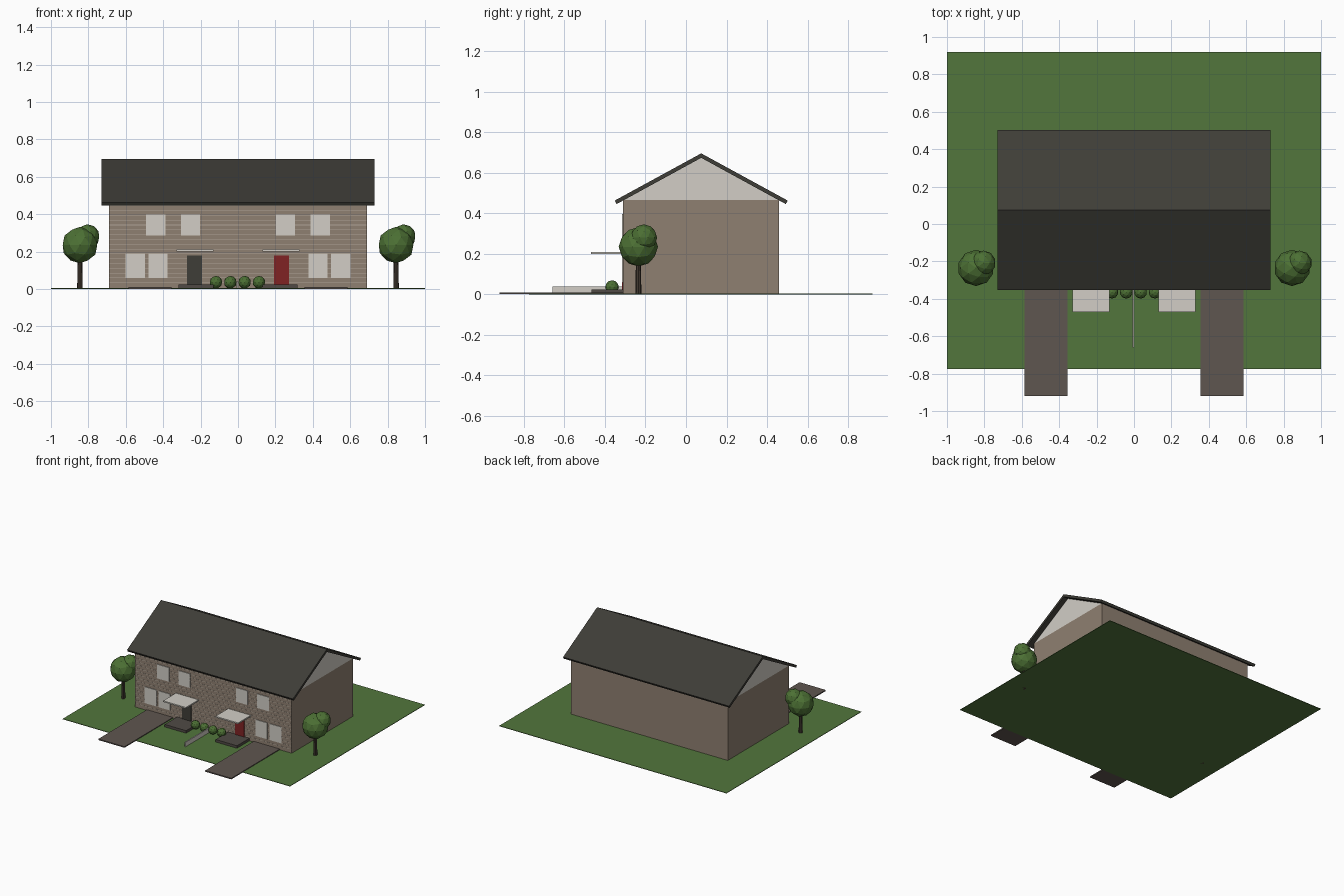
import bpy, bmesh
from mathutils import Matrix

cube = bpy.data.objects.get("Cube")
if cube:
    bpy.data.objects.remove(cube, do_unlink=True)


def material(name, rgb):
    linear = [((c / 255 + 0.055) / 1.055) ** 2.4 for c in rgb] + [1.0]
    m = bpy.data.materials.new(name)
    m.use_nodes = True
    m.diffuse_color = linear
    bsdf = m.node_tree.nodes["Principled BSDF"]
    bsdf.inputs["Base Color"].default_value = linear
    bsdf.inputs["Roughness"].default_value = 0.9
    return m


ROOF = material("charcoal shingle", (62, 61, 55))
GRASS = material("lawn green", (82, 118, 60))
WALL = material("tan brick", (143, 128, 113))
TRIM = material("off white", (210, 206, 198))
MORTAR = material("pale mortar", (178, 168, 154))
RED = material("red paint", (128, 34, 36))
DRIVE = material("driveway brown", (95, 86, 80))
STONE = material("dark stone", (80, 74, 69))
BARK = material("bark", (66, 57, 49))
LEAF = material("leaf green", (76, 112, 52))


def finish(name, bm, mat):
    bmesh.ops.recalc_face_normals(bm, faces=bm.faces)
    mesh = bpy.data.meshes.new(name)
    bm.to_mesh(mesh)
    bm.free()
    mesh.materials.append(mat)
    obj = bpy.data.objects.new(name, mesh)
    bpy.context.scene.collection.objects.link(obj)
    return obj


def add_box(bm, x, y, z):
    """Box between the (low, high) limits on each axis."""
    size = Matrix.Diagonal([b - a for a, b in (x, y, z)] + [1])
    centre = Matrix.Translation([(a + b) / 2 for a, b in (x, y, z)])
    bmesh.ops.create_cube(bm, size=1, matrix=centre @ size)


def box(name, x, y, z, mat):
    bm = bmesh.new()
    add_box(bm, x, y, z)
    return finish(name, bm, mat)


def prism(name, profile, half, mat):
    """Extrude a (y, z) profile along x."""
    bm = bmesh.new()
    face = bm.faces.new([bm.verts.new((-half, y, z)) for y, z in profile])
    out = bmesh.ops.extrude_face_region(bm, geom=[face])
    moved = [v for v in out["geom"] if isinstance(v, bmesh.types.BMVert)]
    bmesh.ops.translate(bm, verts=moved, vec=(2 * half, 0, 0))
    return finish(name, bm, mat)


def ball(name, centre, radius, mat):
    bm = bmesh.new()
    bmesh.ops.create_icosphere(bm, subdivisions=2, radius=radius,
                               matrix=Matrix.Translation(centre))
    return finish(name, bm, mat)


FRONT, BACK, RIDGE = -0.31, 0.46, 0.075
HALF, EAVE = 0.69, 0.465

# Plot and house shell
box("lawn", (-1, 1), (-0.775, 0.92), (0, 0.004), GRASS)
box("house_walls", (-HALF, HALF), (FRONT, BACK), (0.002, EAVE), WALL)
prism("gable", [(FRONT, EAVE), (BACK, EAVE), (RIDGE, 0.676)], HALF, TRIM)
prism("roof", [(-0.352, 0.463), (RIDGE, 0.696), (0.502, 0.463),
               (0.492, 0.446), (RIDGE, 0.674), (-0.342, 0.446)], 0.73, ROOF)

# Thin mortar courses on the front wall
bm = bmesh.new()
for i in range(1, 18):
    z = i * 0.0257 + 0.008
    add_box(bm, (-HALF, HALF), (FRONT - 0.001, FRONT), (z - 0.0015, z + 0.0015))
finish("mortar_courses", bm, MORTAR)

# Mirrored halves of the pair of homes
for side, s in (("left", 1), ("right", -1)):
    def span(a, b):
        return tuple(sorted((a * s, b * s)))

    for floor, pairs, z in (("lower", ((0.376, 0.478), (0.498, 0.602)), (0.06, 0.19)),
                            ("upper", ((0.203, 0.305), (0.387, 0.492)), (0.286, 0.398))):
        for i, (a, b) in enumerate(pairs):
            box(f"{side}_{floor}_window_{i + 1}", span(a, b),
                (FRONT - 0.005, FRONT), z, TRIM)

    box(f"{side}_door", span(0.193, 0.273), (FRONT - 0.006, FRONT),
        (0.02, 0.18), RED if s > 0 else ROOF)
    box(f"{side}_porch_step", span(0.13, 0.318), (-0.467, FRONT), (0.002, 0.024), STONE)
    box(f"{side}_porch_canopy", span(0.13, 0.33), (-0.47, FRONT), (0.2, 0.21), TRIM)
    box(f"{side}_driveway", span(0.355, 0.585), (-0.92, FRONT), (0.001, 0.01), DRIVE)

    # Tree: trunk and two leaf clusters
    x, y = 0.845 * s, -0.235
    bm = bmesh.new()
    bmesh.ops.create_cone(bm, cap_ends=True, segments=8, radius1=0.015, radius2=0.012,
                          depth=0.18, matrix=Matrix.Translation((x, y, 0.09)))
    finish(f"{side}_tree_trunk", bm, BARK)
    ball(f"{side}_tree_crown", (x, y, 0.235), 0.097, LEAF)
    ball(f"{side}_tree_crown_top", (x + 0.04, y + 0.027, 0.28), 0.066, LEAF)

# Low divider and shrubs between the homes
box("garden_divider", (-0.008, 0), (-0.66, FRONT), (0.002, 0.04), TRIM)
for i in range(4):
    ball(f"shrub_{i + 1}", (-0.118 + i * 0.0767, -0.365, 0.036), 0.034, LEAF)
